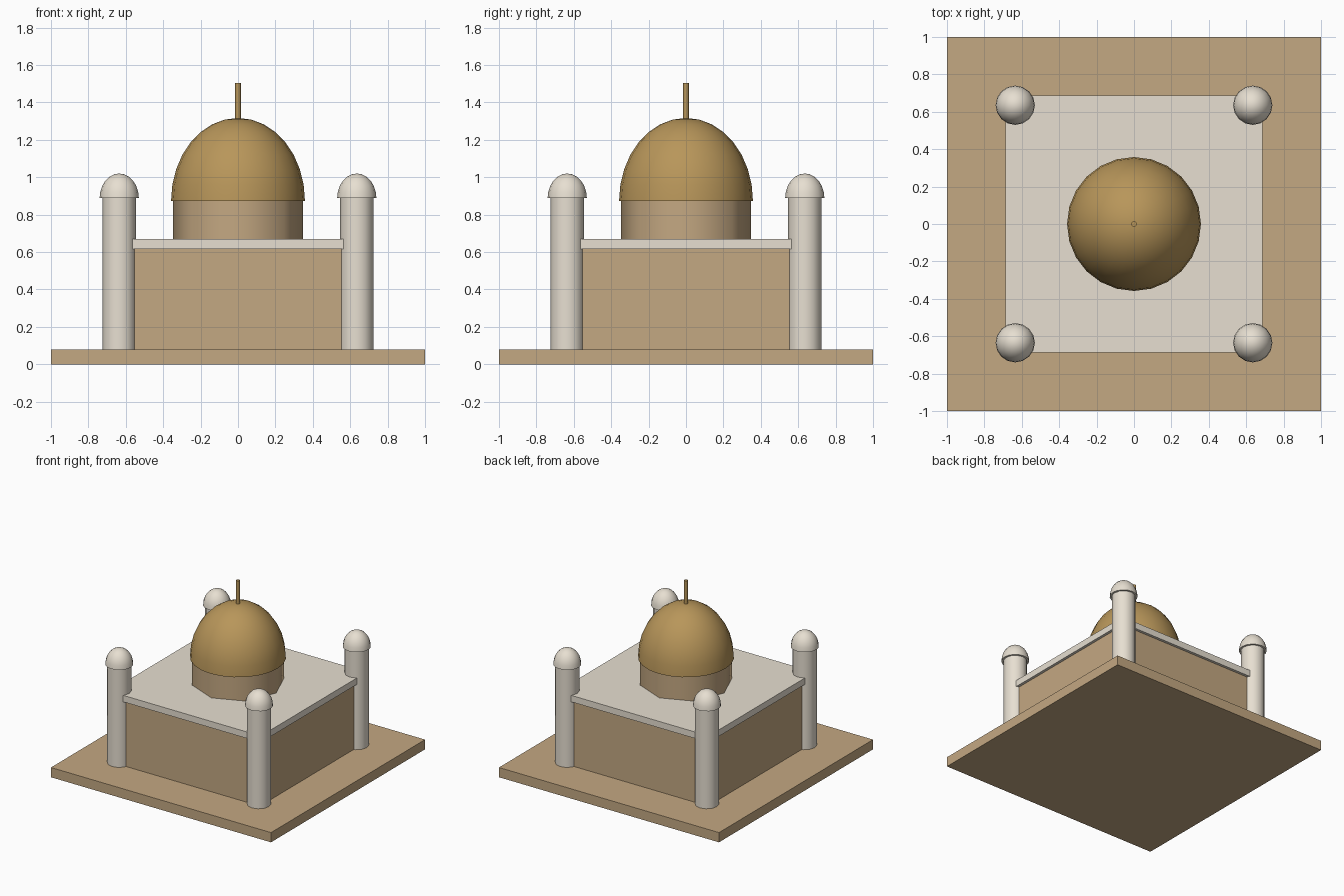
import bpy, bmesh, math
from mathutils import Matrix

cube = bpy.data.objects.get("Cube")
if cube:
    bpy.data.objects.remove(cube, do_unlink=True)


def material(name, rgb):
    """Flat material from 0-255 display values, stored as linear."""
    col = [((c / 255 + 0.055) / 1.055) ** 2.4 for c in rgb] + [1]
    m = bpy.data.materials.new(name)
    m.use_nodes = True
    m.diffuse_color = col
    m.node_tree.nodes["Principled BSDF"].inputs["Base Color"].default_value = col
    return m


sand = material("sandstone", (196, 168, 130))
marble = material("pale_marble", (232, 224, 210))
gold = material("aged_gold", (184, 150, 90))


def finish(name, bm, mat, loc, smooth=None):
    bmesh.ops.recalc_face_normals(bm, faces=bm.faces)
    me = bpy.data.meshes.new(name)
    bm.to_mesh(me)
    bm.free()
    me.materials.append(mat)
    ob = bpy.data.objects.new(name, me)
    ob.location = loc
    bpy.context.collection.objects.link(ob)
    if smooth:
        bpy.ops.object.select_all(action="DESELECT")
        ob.select_set(True)
        bpy.context.view_layer.objects.active = ob
        bpy.ops.object.shade_smooth_by_angle(angle=math.radians(smooth))
    return ob


def slab(name, half, z0, z1, mat):
    bm = bmesh.new()
    bmesh.ops.create_cube(bm, size=1, matrix=Matrix.Diagonal((2 * half, 2 * half, z1 - z0, 1)))
    return finish(name, bm, mat, (0, 0, (z0 + z1) / 2))


def column(name, x, y, r, z0, z1, sides, mat):
    bm = bmesh.new()
    bmesh.ops.create_cone(bm, cap_ends=True, segments=sides, radius1=r, radius2=r, depth=z1 - z0)
    return finish(name, bm, mat, (x, y, (z0 + z1) / 2), smooth=50)


def half_dome(name, x, y, r, z0, z1, sides, rings, mat):
    """Upper half of a stretched sphere, closed underneath."""
    bm = bmesh.new()
    bmesh.ops.create_uvsphere(bm, u_segments=sides, v_segments=2 * rings, radius=1)
    low = [v for v in bm.verts if v.co.z < -0.01]
    bmesh.ops.delete(bm, geom=low, context="VERTS")
    bmesh.ops.holes_fill(bm, edges=[e for e in bm.edges if e.is_boundary], sides=0)
    bmesh.ops.scale(bm, vec=(r, r, z1 - z0), verts=bm.verts)
    return finish(name, bm, mat, (x, y, z0), smooth=50)


# Platform, hall and overhanging roof
slab("platform", 1.0, 0, 0.08, sand)
slab("hall", 0.665, 0.08, 0.62, sand)
slab("roof_slab", 0.687, 0.617, 0.67, marble)

# Octagonal drum, main dome and finial
column("drum", 0, 0, 0.347, 0.67, 0.875, 8, sand)
half_dome("main_dome", 0, 0, 0.358, 0.873, 1.317, 24, 8, gold)
column("finial", 0, 0, 0.015, 1.3, 1.505, 8, gold)

# Four corner towers with domed caps
for side, sx in (("left", 1), ("right", -1)):
    for end, sy in (("front", -1), ("back", 1)):
        x, y = 0.635 * sx, 0.635 * sy
        column(f"{end}_{side}_tower", x, y, 0.09, 0.08, 0.89, 12, marble)
        half_dome(f"{end}_{side}_tower_cap", x, y, 0.105, 0.888, 1.02, 16, 6, marble)
